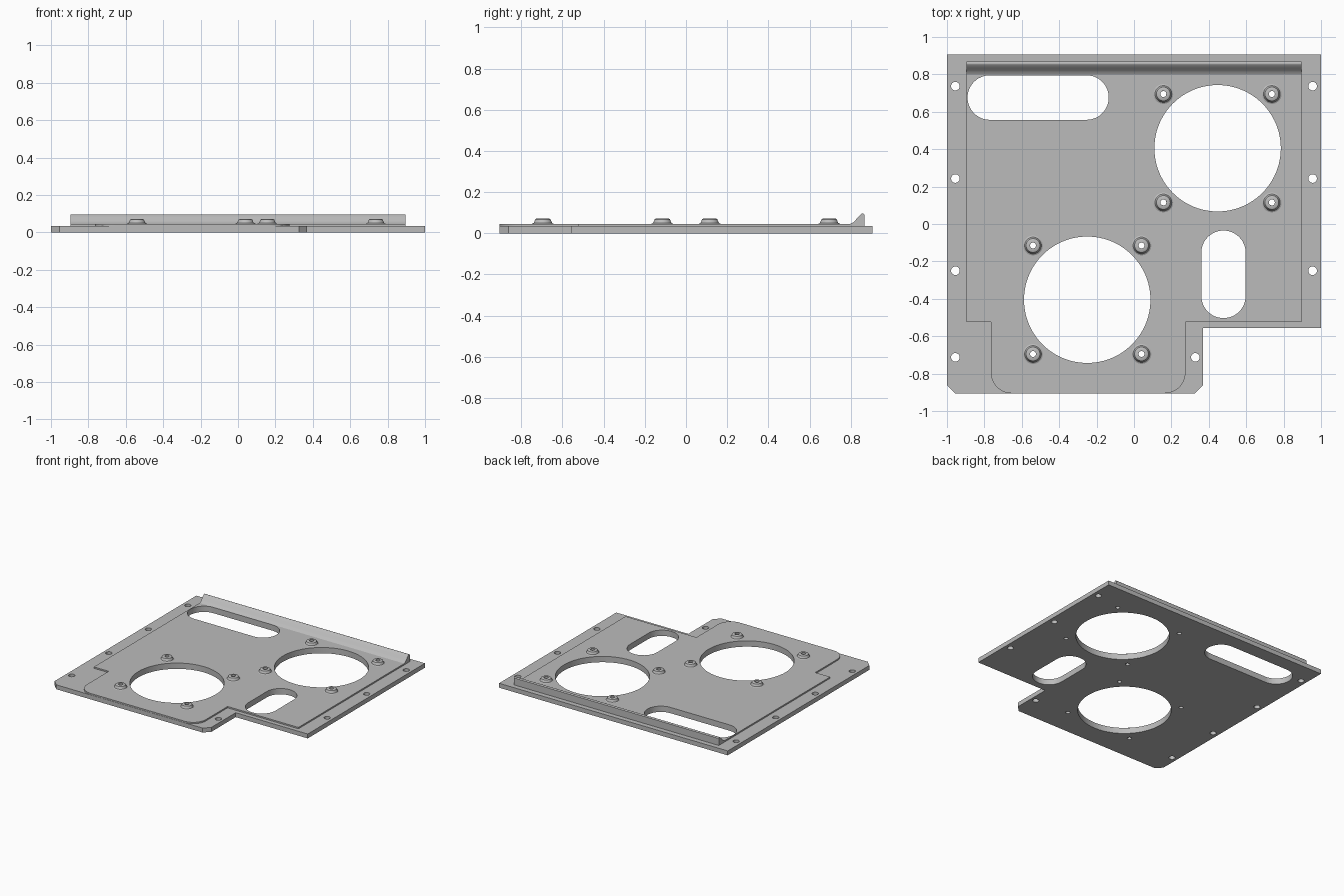
import bpy
import bmesh
from math import sin, cos, pi, radians

cube = bpy.data.objects.get("Cube")
if cube:
    bpy.data.objects.remove(cube)

grey = bpy.data.materials.new("plain grey")
grey.use_nodes = True
colour = (0.5, 0.5, 0.5, 1)
grey.diffuse_color = colour
grey.node_tree.nodes["Principled BSDF"].inputs["Base Color"].default_value = colour


def add_mesh(name, mesh, angle=30):
    """Link a mesh as a named part with edge-aware smooth shading."""
    obj = bpy.data.objects.new(name, mesh)
    bpy.context.collection.objects.link(obj)
    mesh.materials.clear()
    mesh.materials.append(grey)
    bpy.ops.object.select_all(action='DESELECT')
    obj.select_set(True)
    bpy.context.view_layer.objects.active = obj
    bpy.ops.object.shade_smooth_by_angle(angle=radians(angle))
    return obj


def arc(cx, cy, r, start, end, steps):
    return [(cx + r * cos(radians(start + (end - start) * i / steps)),
             cy + r * sin(radians(start + (end - start) * i / steps)))
            for i in range(steps + 1)]


def circle(cx, cy, r, steps=32):
    return arc(cx, cy, r, 0, 360, steps)[:-1]


def slot(x0, x1, y0, y1):
    """Rectangle with fully rounded ends, along its longer side."""
    r = min(x1 - x0, y1 - y0) / 2
    corners = [(x1 - r, y1 - r, 0), (x0 + r, y1 - r, 90),
               (x0 + r, y0 + r, 180), (x1 - r, y0 + r, 270)]
    points = []
    for cx, cy, a in corners:
        for p in arc(cx, cy, r, a, a + 90, 12):
            if not points or abs(p[0] - points[-1][0]) + abs(p[1] - points[-1][1]) > 1e-5:
                points.append(p)
    return points[:-1] if abs(points[0][1] - points[-1][1]) < 1e-5 else points


def sheet(name, loops, z0, z1):
    """Flat sheet from an outline and the openings inside it."""
    curve = bpy.data.curves.new(name, 'CURVE')
    curve.dimensions = '2D'
    curve.fill_mode = 'BOTH'
    curve.extrude = (z1 - z0) / 2
    for loop in loops:
        spline = curve.splines.new('POLY')
        spline.points.add(len(loop) - 1)
        for point, (x, y) in zip(spline.points, loop):
            point.co = (x, y, 0, 1)
        spline.use_cyclic_u = True
    temp = bpy.data.objects.new("temp", curve)
    bpy.context.collection.objects.link(temp)
    bpy.context.view_layer.update()
    mesh = bpy.data.meshes.new_from_object(
        temp.evaluated_get(bpy.context.evaluated_depsgraph_get()))
    bpy.data.objects.remove(temp)
    bm = bmesh.new()
    bm.from_mesh(mesh)
    bmesh.ops.remove_doubles(bm, verts=bm.verts, dist=1e-5)
    bmesh.ops.translate(bm, verts=bm.verts, vec=(0, 0, (z0 + z1) / 2))
    bmesh.ops.recalc_face_normals(bm, faces=bm.faces)
    bm.to_mesh(mesh)
    bm.free()
    return add_mesh(name, mesh)


# Openings shared by both sheets
fans = [(0.447, 0.405), (-0.25, -0.405)]
bosses = [(x + sx * 0.29, y + sy * 0.29)
          for x, y in fans for sx in (-1, 1) for sy in (-1, 1)]
openings = [circle(x, y, 0.338, 96) for x, y in fans]
openings += [slot(-0.89, -0.135, 0.557, 0.795), slot(0.36, 0.597, -0.503, -0.035)]
openings += [circle(x, y, 0.016, 20) for x, y in bosses]

# Base plate with edge screw holes
screws = [(s * 0.955, y) for s in (-1, 1) for y in (0.737, 0.243, -0.25)]
screws += [(-0.955, -0.713), (0.328, -0.713)]
base_outline = [(-1, 0.907), (-1, -0.862), (-0.955, -0.907), (0.325, -0.907),
                (0.37, -0.862), (0.37, -0.557), (1, -0.557), (1, 0.907)]
sheet("base_plate", [base_outline] + openings +
      [circle(x, y, 0.023, 24) for x, y in screws], 0, 0.035)

# Raised panel with rounded front corners
panel_outline = [(0.895, 0.868), (-0.895, 0.868), (-0.895, -0.523), (-0.765, -0.523)]
panel_outline += arc(-0.655, -0.795, 0.11, 180, 270, 12)
panel_outline += arc(0.165, -0.795, 0.11, 270, 360, 12)
panel_outline += [(0.275, -0.523), (0.895, -0.523)]
sheet("raised_panel", [panel_outline] + openings, 0.035, 0.046)

# Back lip: concave ramp up to a rounded crest
lip_profile = [(0.868, 0.046), (0.868, 0.09)]
lip_profile += arc(0.858, 0.086, 0.01, 30, 125, 6)
lip_profile += [(0.835, 0.078), (0.822, 0.062), (0.812, 0.053), (0.798, 0.046)]
bm = bmesh.new()
end = bm.faces.new([bm.verts.new((-0.895, y, z)) for y, z in lip_profile])
grown = bmesh.ops.extrude_face_region(bm, geom=[end], use_keep_orig=True)["geom"]
bmesh.ops.translate(bm, vec=(1.79, 0, 0),
                    verts=[g for g in grown if isinstance(g, bmesh.types.BMVert)])
bmesh.ops.recalc_face_normals(bm, faces=bm.faces)
lip = bpy.data.meshes.new("back_lip")
bm.to_mesh(lip)
bm.free()
add_mesh("back_lip", lip, 40)

# Flared screw bosses around the two round openings
boss_profile = [(0.016, 0.046), (0.016, 0.071), (0.032, 0.071), (0.037, 0.068),
                (0.041, 0.058), (0.045, 0.050), (0.053, 0.046)]
bm = bmesh.new()
ring = [bm.verts.new((r, 0, z)) for r, z in boss_profile]
edges = [bm.edges.new(pair) for pair in zip(ring, ring[1:])]
bmesh.ops.spin(bm, geom=ring + edges, cent=(0, 0, 0), axis=(0, 0, 1),
               angle=2 * pi, steps=28)
bmesh.ops.remove_doubles(bm, verts=bm.verts, dist=1e-5)
bmesh.ops.recalc_face_normals(bm, faces=bm.faces)
top = max(bm.faces, key=lambda f: f.calc_center_median().z)
if top.normal.z < 0:
    bmesh.ops.reverse_faces(bm, faces=bm.faces)
boss_mesh = bpy.data.meshes.new("screw_boss")
bm.to_mesh(boss_mesh)
bm.free()
for x, y in bosses:
    add_mesh("screw_boss", boss_mesh, 35).location = (x, y, 0)
